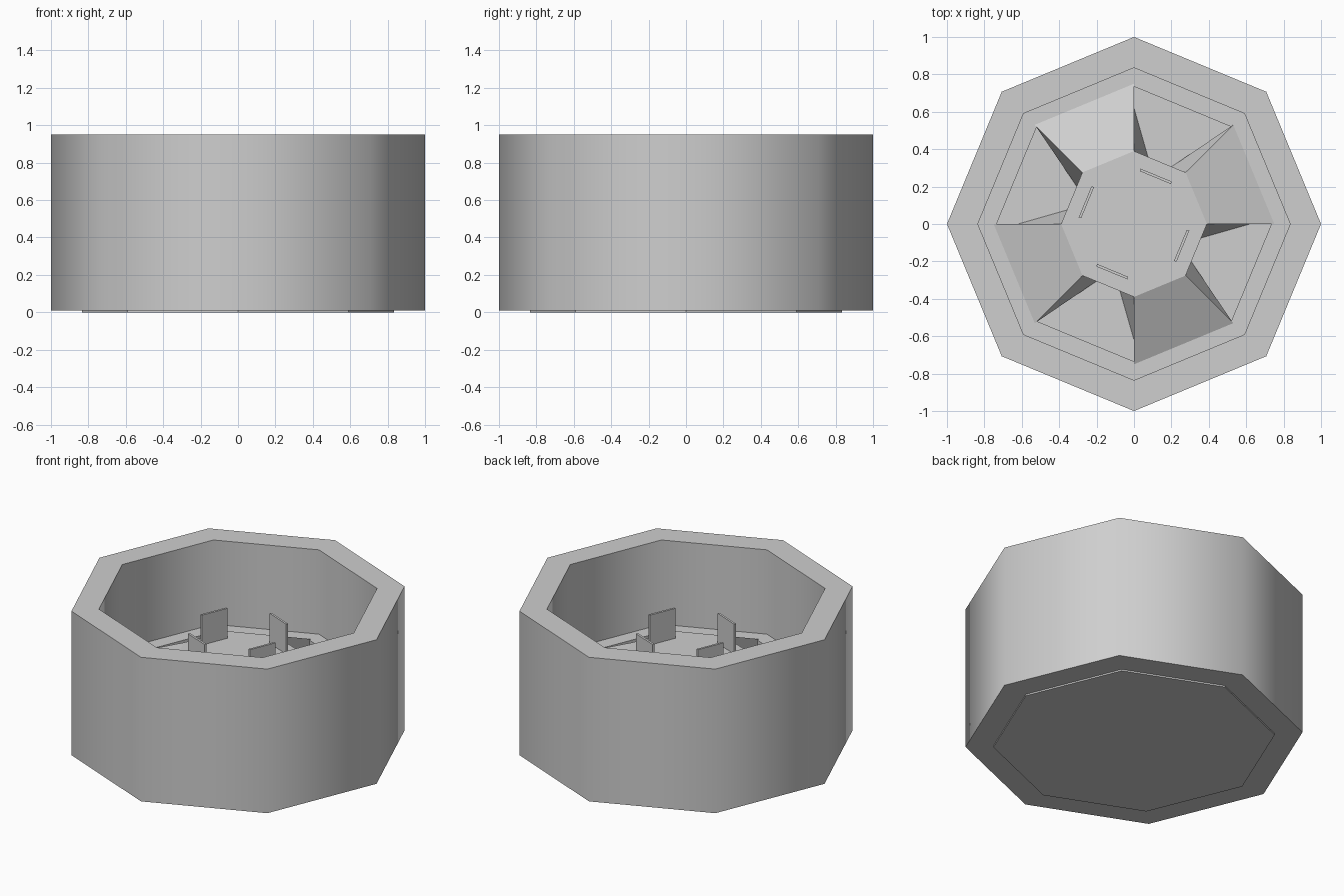
import bpy, bmesh
from math import radians, cos, sin
from mathutils import Vector

if "Cube" in bpy.data.objects:
    bpy.data.objects.remove(bpy.data.objects["Cube"], do_unlink=True)

RIM_Z, FLOOR_Z, DECK_Z = 0.40, 0.30, 0.56
HUB_R, PIT_R, WALL_R = 0.39, 0.735, 0.835

grey = bpy.data.materials.new("light_grey")
grey.use_nodes = True
grey.diffuse_color = (0.62, 0.62, 0.62, 1)
grey.node_tree.nodes["Principled BSDF"].inputs["Base Color"].default_value = grey.diffuse_color


def polar(r, deg, z):
    return Vector((r * cos(radians(deg)), r * sin(radians(deg)), z))


def make_object(name, bm, smooth=False):
    bmesh.ops.recalc_face_normals(bm, faces=bm.faces)
    mesh = bpy.data.meshes.new(name)
    bm.to_mesh(mesh)
    bm.free()
    mesh.materials.append(grey)
    obj = bpy.data.objects.new(name, mesh)
    bpy.context.collection.objects.link(obj)
    if smooth:
        bpy.ops.object.select_all(action='DESELECT')
        obj.select_set(True)
        bpy.context.view_layer.objects.active = obj
        bpy.ops.object.shade_smooth_by_angle(angle=radians(50))
    return obj


def octagon_lathe(name, profile, closed, smooth):
    """Sweep an (r, z) profile around eight sides."""
    bm = bmesh.new()
    verts = [bm.verts.new((r, 0, z)) for r, z in profile]
    edges = [bm.edges.new(pair) for pair in zip(verts, verts[1:])]
    if closed:
        edges.append(bm.edges.new((verts[-1], verts[0])))
    bmesh.ops.spin(bm, geom=verts + edges, axis=(0, 0, 1), cent=(0, 0, 0),
                   angle=radians(360), steps=8)
    bmesh.ops.remove_doubles(bm, verts=bm.verts, dist=0.0005)
    return make_object(name, bm, smooth)


# Outer wall: a thick eight-sided ring
octagon_lathe("outer_wall", [(1, 0.01), (1, 0.95), (WALL_R, 0.95), (WALL_R, 0.01)], True, True)

# Base with inner ledge, sunken floor and raised hub
octagon_lathe("base_and_hub", [
    (0, 0), (WALL_R, 0), (WALL_R, RIM_Z), (PIT_R, RIM_Z), (PIT_R, FLOOR_Z),
    (HUB_R, FLOOR_Z), (HUB_R, DECK_Z), (0, DECK_Z)], False, False)


# Sloping ramps from the hub to the ledge, with flared feet
def ramp(name, start):
    end = start + 45
    bm = bmesh.new()

    def foot(corner, beyond):
        return polar(HUB_R, corner, FLOOR_Z).lerp(polar(HUB_R, beyond, FLOOR_Z), 0.27)

    in0, in1 = (bm.verts.new(polar(HUB_R, a, DECK_Z)) for a in (start, end))
    out0, out1 = (bm.verts.new(polar(0.75, a, RIM_Z)) for a in (start, end))
    low0, low1 = (bm.verts.new(polar(0.75, a, FLOOR_Z)) for a in (start, end))
    foot0 = bm.verts.new(foot(start, start - 45))
    foot1 = bm.verts.new(foot(end, end + 45))
    tip = bm.verts.new(polar(0.62, start, FLOOR_Z))
    for face in ((in0, out0, out1, in1), (in0, foot0, tip), (in0, tip, low0, out0),
                 (in1, out1, foot1), (foot1, out1, low1), (out0, low0, low1, out1),
                 (foot0, foot1, low1, low0, tip), (in0, in1, foot1, foot0)):
        bm.faces.new(face)
    make_object(name, bm)


# Upright thin tab standing on the hub
def tab(name, angle):
    bm = bmesh.new()
    bmesh.ops.create_cube(bm, size=1)
    bmesh.ops.scale(bm, vec=(0.014, 0.18, 0.2), verts=bm.verts)
    obj = make_object(name, bm)
    obj.location = polar(0.28, angle - 2, 0.655)
    obj.rotation_euler.z = radians(angle)


for i in range(4):
    ramp(f"ramp_{i + 1}", 90 * i)
    tab(f"hub_tab_{i + 1}", 67.5 + 90 * i)
